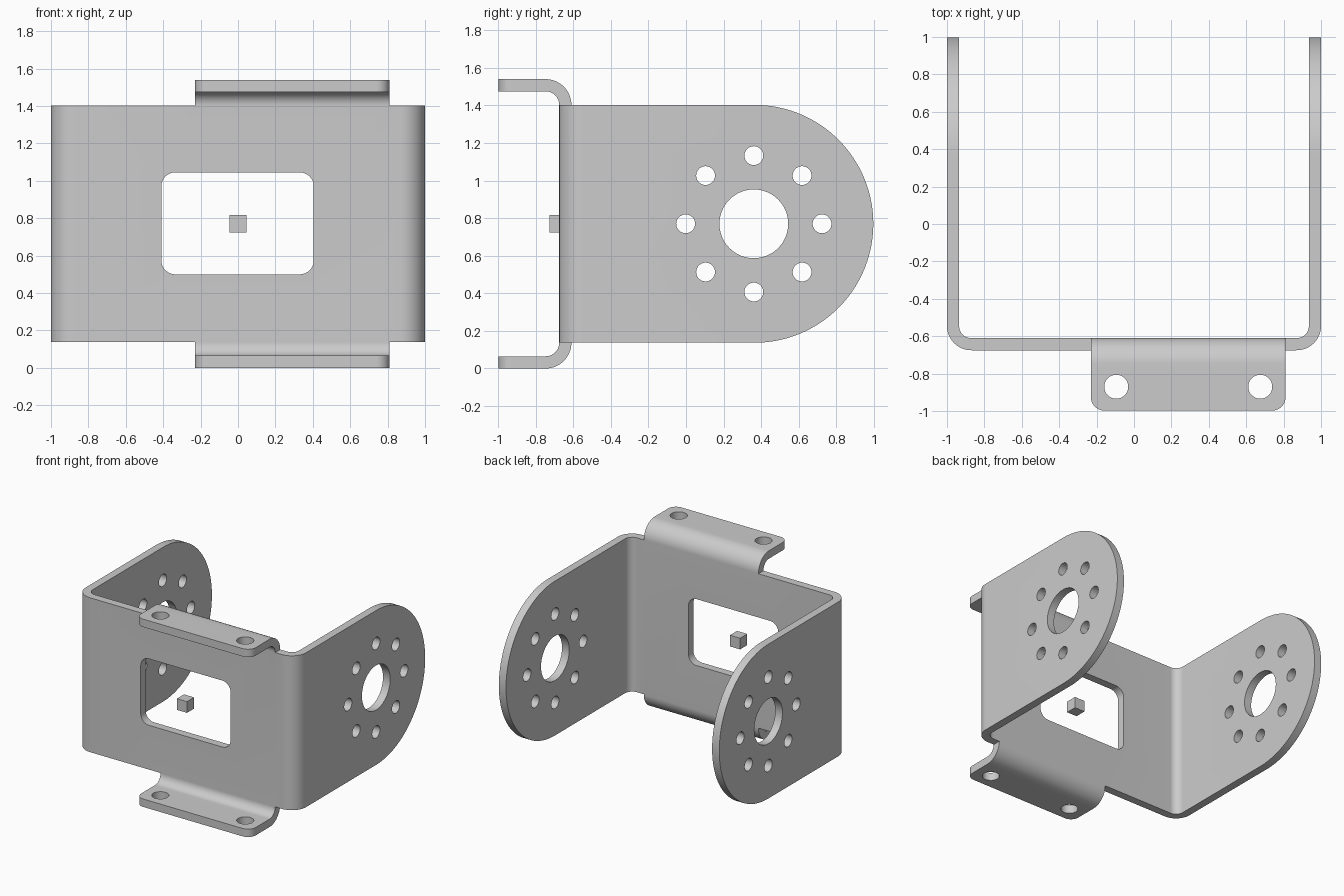
import bpy, bmesh
from math import sin, cos, pi
from mathutils import Vector

if "Cube" in bpy.data.objects:
    bpy.data.objects.remove(bpy.data.objects["Cube"])

CZ = 0.77                      # mid height of the bracket
OUT, INN = -0.675, -0.61       # front and rear face of the web
TOP = 0.633                    # half height of the web
END = 0.997                    # half depth


def rounded(corners, n=16):
    """Outline of right-angle corners (u, v, radius) with fillets."""
    out = []
    for i, (u, v, r) in enumerate(corners):
        p = Vector((u, v))
        d1 = (Vector(corners[i - 1][:2]) - p).normalized()
        d2 = (Vector(corners[(i + 1) % len(corners)][:2]) - p).normalized()
        c = p + r * (d1 + d2)
        pts = [c - r * (d2 * cos(t) + d1 * sin(t))
               for t in (pi / 2 * k / n for k in range(n + 1))] if r else [p]
        out += [q for k, q in enumerate(pts) if not (k == 0 and out and (q - out[-1]).length < 1e-4)]
    if (out[0] - out[-1]).length < 1e-4:
        out.pop()
    return out


def circle(u, v, r, n=48):
    return [Vector((u + r * cos(2 * pi * k / n), v + r * sin(2 * pi * k / n))) for k in range(n)]


def prism(name, pts, axis, a, b):
    """Extrude an outline along an axis from a to b."""
    bm = bmesh.new()
    verts = []
    for u, v in pts:
        co = [u, v]
        co.insert(axis, a)
        verts.append(bm.verts.new(co))
    face = bm.faces.new(verts)
    ext = bmesh.ops.extrude_face_region(bm, geom=[face])
    move = Vector((0, 0, 0))
    move[axis] = b - a
    bmesh.ops.translate(bm, vec=move, verts=[g for g in ext["geom"] if isinstance(g, bmesh.types.BMVert)])
    bmesh.ops.recalc_face_normals(bm, faces=bm.faces)
    me = bpy.data.meshes.new(name)
    bm.to_mesh(me)
    bm.free()
    ob = bpy.data.objects.new(name, me)
    bpy.context.collection.objects.link(ob)
    return ob


def combine(ob, tool, op):
    """Apply a boolean and discard the tool."""
    bpy.context.view_layer.objects.active = ob
    mod = ob.modifiers.new("bool", 'BOOLEAN')
    mod.object, mod.operation, mod.solver = tool, op, 'EXACT'
    bpy.ops.object.modifier_apply(modifier=mod.name)
    bpy.data.objects.remove(tool, do_unlink=True)


# U-shaped bent plate
bracket = prism("bracket", rounded([
    (-1, 1.1, 0), (-1, OUT, 0.13), (1, OUT, 0.13), (1, 1.1, 0),
    (0.935, 1.1, 0), (0.935, INN, 0.065), (-0.935, INN, 0.065), (-0.935, 1.1, 0)]),
    2, CZ - 0.75, CZ + 0.75)

# Side silhouette with the round arm ends
outline = rounded([(-0.8, CZ - TOP, 0), (END, CZ - TOP, TOP),
                   (END, CZ + TOP, TOP), (-0.8, CZ + TOP, 0)], 40)
combine(bracket, prism("outline", outline, 0, -1.2, 1.2), 'INTERSECT')

# Window in the web
window = rounded([(-0.41, 0.5, 0.075), (0.405, 0.5, 0.075),
                  (0.405, 1.045, 0.075), (-0.41, 1.045, 0.075)])
combine(bracket, prism("window", window, 1, -0.9, -0.4), 'DIFFERENCE')

# Hub hole and ring of screw holes through both arms
HY = 0.361
holes = [(HY, CZ, 0.183)]
holes += [(HY + 0.363 * cos(k * pi / 4), CZ + 0.363 * sin(k * pi / 4), 0.05) for k in range(8)]
for h in holes:
    combine(bracket, prism("hole", circle(*h), 0, -1.2, 1.2), 'DIFFERENCE')

# Bent mounting flanges, top and bottom
for s in (1, -1):
    section = [(INN, TOP, 0), (INN, 0.77, 0.137), (-1.1, 0.77, 0), (-1.1, 0.705, 0),
               (OUT, 0.705, 0.072), (OUT, TOP, 0)]
    flange = prism("flange", rounded([(y, CZ + s * z, r) for y, z, r in section]), 0, -0.3, 0.9)
    plan = rounded([(-0.23, -0.5, 0), (-0.23, -END, 0.07), (0.81, -END, 0.07), (0.81, -0.5, 0)])
    combine(flange, prism("plan", plan, 2, -1, 3), 'INTERSECT')
    for x in (-0.095, 0.675):
        combine(flange, prism("hole", circle(x, -0.87, 0.064), 2, -1, 3), 'DIFFERENCE')
    combine(bracket, flange, 'UNION')

# Smooth bends, sharp edges
bpy.ops.object.select_all(action='DESELECT')
bracket.select_set(True)
bpy.context.view_layer.objects.active = bracket
bpy.ops.object.shade_smooth_by_angle(angle=pi / 6)

# Small cube in the window
S = 0.046
prism("centre_cube", rounded([(-S, CZ - S, 0), (S, CZ - S, 0), (S, CZ + S, 0), (-S, CZ + S, 0)]),
      1, -0.727, -0.635)
